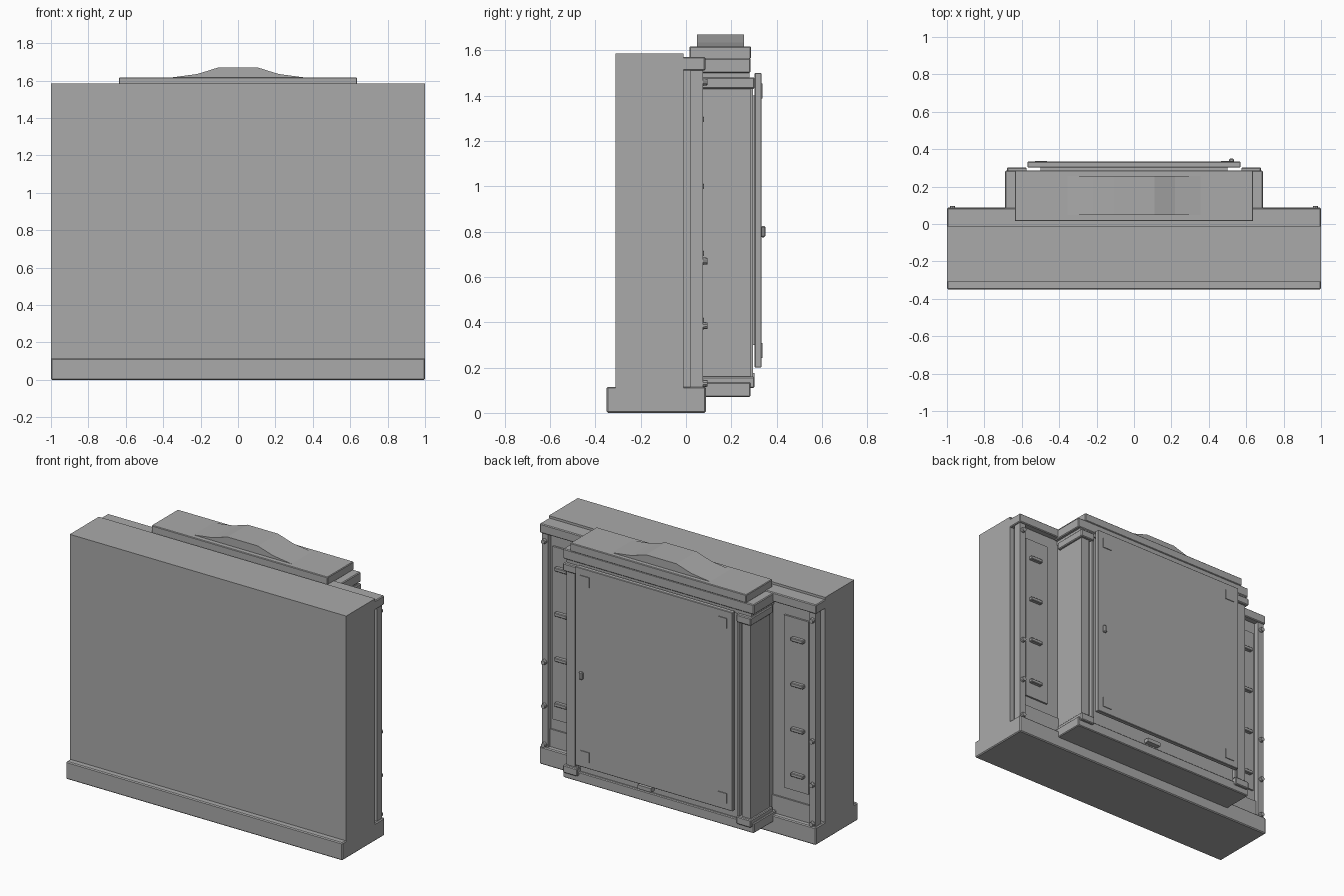
import bpy
import bmesh
import math

cube = bpy.data.objects.get("Cube")
if cube:
    bpy.data.objects.remove(cube, do_unlink=True)

grey = bpy.data.materials.new("plain grey")
grey.use_nodes = True
grey.diffuse_color = (0.4, 0.4, 0.4, 1)
grey.node_tree.nodes["Principled BSDF"].inputs["Base Color"].default_value = (0.4, 0.4, 0.4, 1)


def finish(name, bm, bevel=0):
    bmesh.ops.recalc_face_normals(bm, faces=bm.faces)
    mesh = bpy.data.meshes.new(name)
    bm.to_mesh(mesh)
    bm.free()
    mesh.materials.append(grey)
    ob = bpy.data.objects.new(name, mesh)
    bpy.context.collection.objects.link(ob)
    if bevel:
        mod = ob.modifiers.new("soft_edge", "BEVEL")
        mod.width = bevel
        mod.segments = 1
    return ob


def box(name, x, y, z, bevel=0):
    """Box from (min, max) pairs on each axis."""
    bm = bmesh.new()
    bmesh.ops.create_cube(bm, size=1)
    for v in bm.verts:
        v.co = [r[0] if c < 0 else r[1] for c, r in zip(v.co, (x, y, z))]
    return finish(name, bm, bevel)


def prism(name, profile, y):
    """Extrude an x-z profile along y."""
    bm = bmesh.new()
    face = bm.faces.new([bm.verts.new((px, y[0], pz)) for px, pz in profile])
    out = bmesh.ops.extrude_face_region(bm, geom=[face])
    for v in out["geom"]:
        if isinstance(v, bmesh.types.BMVert):
            v.co.y = y[1]
    return finish(name, bm)


def pair(name, x, y, z, bevel=0):
    """The same box on both sides."""
    box("left_" + name, x, y, z, bevel)
    box("right_" + name, (-x[1], -x[0]), y, z, bevel)


# Main block, plinth and back cornice
box("main_block", (-1, 1), (-0.31, -0.01), (0.1, 1.585))
box("plinth", (-1, 1), (-0.35, 0.088), (0, 0.115), 0.006)
box("back_slab", (-0.97, 0.97), (-0.02, 0.045), (0.1, 1.53))
box("back_cornice", (-1, 1), (-0.015, 0.085), (1.51, 1.57), 0.005)

# Wings: corner posts, panels, rungs and bolts
pair("wing_post", (0.945, 0.99), (0.02, 0.075), (0.11, 1.515))
pair("wing_panel", (0.75, 0.925), (0.04, 0.057), (0.3, 1.43))
pair("wing_skirt", (0.66, 0.95), (0.04, 0.055), (0.11, 0.23))
for i in range(4):
    z = 0.41 + i * 0.295
    pair(f"rung_{i}", (0.81, 0.9), (0.05, 0.08), (z - 0.012, z + 0.012), 0.004)
for side, sx in (("left", 1), ("right", -1)):
    for i, z in enumerate((0.13, 0.385, 0.67, 1.46)):
        bm = bmesh.new()
        bmesh.ops.create_cone(bm, cap_ends=True, segments=10, radius1=0.018,
                              radius2=0.014, depth=0.03)
        ob = finish(f"{side}_bolt_{i}", bm)
        ob.rotation_euler.x = -math.pi / 2
        ob.location = (sx * 0.97, 0.08, z)

# Central cabinet
box("cabinet_body", (-0.66, 0.66), (0.03, 0.27), (0.08, 1.54))
box("cabinet_base", (-0.69, 0.69), (0.05, 0.285), (0.07, 0.135), 0.005)
box("cabinet_cornice", (-0.69, 0.69), (0.05, 0.285), (1.5, 1.565), 0.005)
box("cabinet_neck", (-0.67, 0.67), (0.05, 0.28), (1.475, 1.51))
pair("cabinet_post", (0.605, 0.665), (0.08, 0.285), (0.13, 1.48))
pair("post_capital", (0.575, 0.68), (0.07, 0.303), (1.43, 1.48), 0.005)
pair("post_foot", (0.575, 0.68), (0.07, 0.303), (0.11, 0.16), 0.005)
pair("door_jamb", (0.575, 0.59), (0.26, 0.295), (0.16, 1.48))
box("latch", (0.04, 0.14), (0.26, 0.303), (0.15, 0.175))

# Door with corner tabs and handle
box("door", (-0.57, 0.57), (0.303, 0.333), (0.2, 1.5), 0.003)
for z, level in ((0.275, "lower"), (1.42, "upper")):
    pair(level + "_door_tab", (0.465, 0.53), (0.33, 0.338), (z - 0.033, z + 0.033))
box("door_handle", (0.508, 0.535), (0.33, 0.35), (0.775, 0.825), 0.006)
box("door_mount", (-0.5, 0.5), (0.26, 0.305), (0.3, 1.4))

# Roof slab and crest
box("roof_slab", (-0.637, 0.637), (0.015, 0.287), (1.563, 1.617), 0.004)
half = [(0.37, 1.615), (0.22, 1.635), (0.17, 1.65), (0.11, 1.669)]
prism("crest", half + [(-x, z) for x, z in reversed(half)], (0.048, 0.257))
